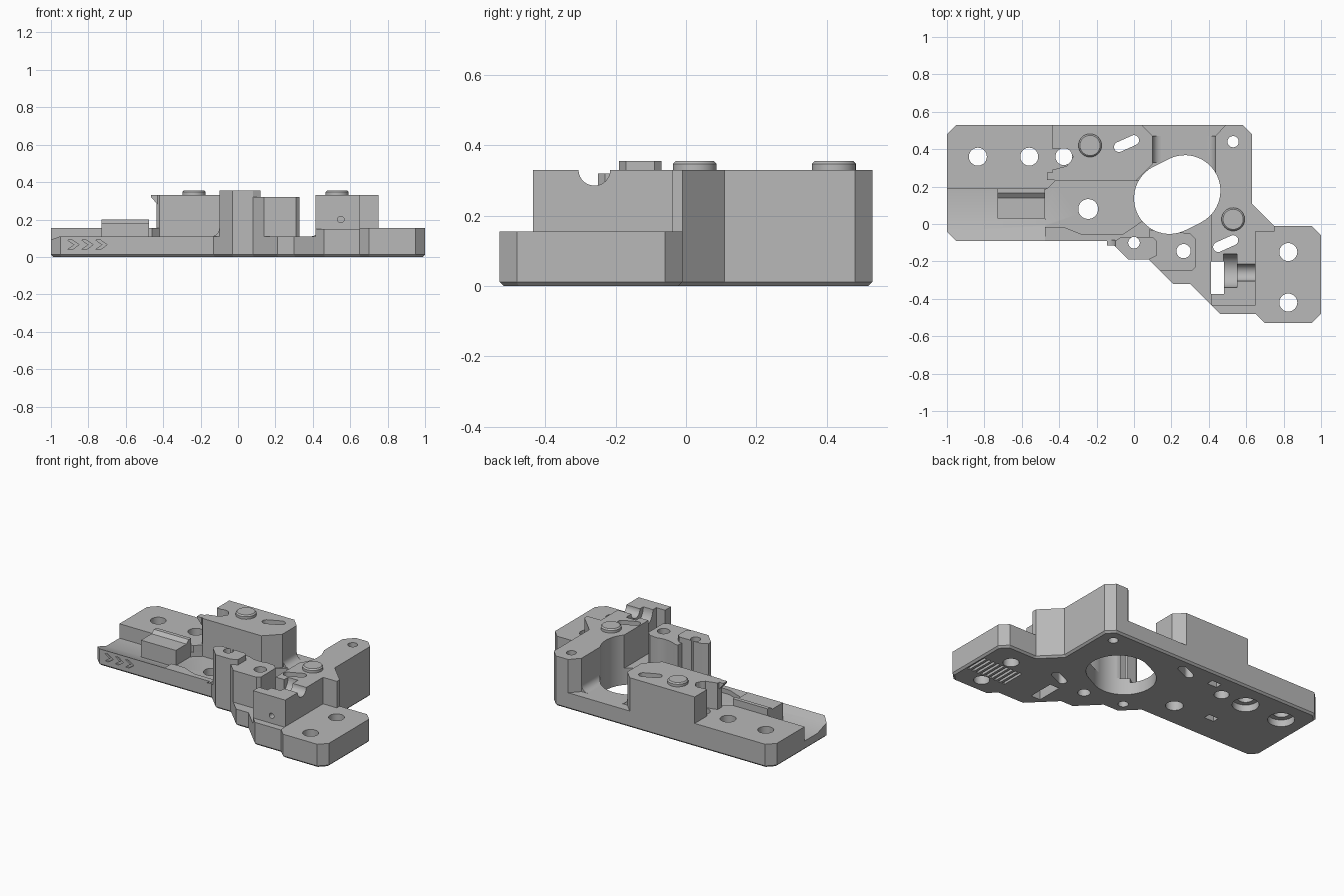
import bpy, bmesh
from math import cos, sin, pi, radians

if "Cube" in bpy.data.objects:
    bpy.data.objects.remove(bpy.data.objects["Cube"])

GREY = bpy.data.materials.new("machined_grey")
GREY.use_nodes = True
GREY.diffuse_color = (0.48, 0.48, 0.48, 1)
GREY.node_tree.nodes["Principled BSDF"].inputs["Base Color"].default_value = (0.48, 0.48, 0.48, 1)
cutters = []


def prism(name, pts, lo, hi, axis="z", bevel_at=None, bevel=0.012):
    """Extrude a 2D outline along an axis, optionally bevelling one end."""
    place = {"z": lambda u, v, w: (u, v, w),
             "x": lambda u, v, w: (w, u, v),
             "y": lambda u, v, w: (u, w, v)}[axis]
    bm = bmesh.new()
    ends = [[bm.verts.new(place(u, v, w)) for u, v in pts] for w in (lo, hi)]
    bm.faces.new(ends[0])
    bm.faces.new(ends[1])
    n = len(pts)
    for i in range(n):
        j = (i + 1) % n
        bm.faces.new((ends[0][i], ends[0][j], ends[1][j], ends[1][i]))
    bmesh.ops.recalc_face_normals(bm, faces=bm.faces)
    if bevel_at is not None:
        rim = [e for e in bm.edges if all(abs(v.co.z - bevel_at) < 1e-5 for v in e.verts)]
        bmesh.ops.bevel(bm, geom=rim, offset=bevel, segments=1, affect="EDGES")
    me = bpy.data.meshes.new(name)
    bm.to_mesh(me)
    bm.free()
    me.materials.append(GREY)
    ob = bpy.data.objects.new(name, me)
    bpy.context.scene.collection.objects.link(ob)
    return ob


def rect(u0, u1, v0, v1):
    return [(u0, v0), (u1, v0), (u1, v1), (u0, v1)]


def circle(u, v, r, n=40):
    return [(u + r * cos(2 * pi * i / n), v + r * sin(2 * pi * i / n)) for i in range(n)]


def stadium(u0, v0, u1, v1, r, turn, n=24):
    """Two half circles; turn is the angle of the line from the first to the second."""
    arc = [turn + pi / 2 + pi * i / n for i in range(n + 1)]
    return ([(u0 + r * cos(a), v0 + r * sin(a)) for a in arc]
            + [(u1 - r * cos(a), v1 - r * sin(a)) for a in arc])


def cutter(pts, lo=-0.1, hi=0.5, axis="z"):
    ob = prism("cutter", pts, lo, hi, axis)
    ob.hide_render = True
    cutters.append(ob)
    return ob


def cut(part, tools):
    for t in tools:
        m = part.modifiers.new("cut", "BOOLEAN")
        m.operation, m.solver, m.object = "DIFFERENCE", "EXACT", t
    bpy.context.view_layer.update()
    deps = bpy.context.evaluated_depsgraph_get()
    me = bpy.data.meshes.new_from_object(part.evaluated_get(deps))
    part.modifiers.clear()
    part.data = me


# Base plate
outline = [(-1, .48), (-.95, .53), (.58, .53), (.63, .48), (.63, .11), (.75, -.01),
           (.95, -.01), (1, -.06), (1, -.48), (.95, -.53), (.7, -.53), (.65, -.48),
           (.46, -.48), (.3, -.32), (.21, -.32), (.08, -.19), (-.03, -.19),
           (-.13, -.09), (-.95, -.09), (-1, -.04)]
base = prism("base_plate", outline, 0, .11, bevel_at=0)

# Raised parts standing on the plate
left_bar = prism("left_bar", [(-1, .48), (-.95, .53), (-.435, .53), (-.435, .4), (-.32, .4),
                              (-.32, .23), (-.42, .23), (-.46, .19), (-1, .19)], .11, .155)
right_bar = prism("right_bar", [(.65, -.04), (.75, -.04), (.75, -.01), (.95, -.01), (1, -.06),
                                (1, -.48), (.95, -.53), (.7, -.53), (.65, -.48)], .11, .155)
back_block = prism("back_block", [(-.435, .53), (.04, .53), (.1, .47), (.1, .32), (.01, .23),
                                  (-.42, .23), (-.435, .245), (-.435, .29), (-.36, .31),
                                  (-.325, .36), (-.36, .4), (-.435, .4)], .11, .33)
pillar = prism("right_pillar", [(.435, .47), (.49, .53), (.58, .53), (.63, .48), (.63, .11),
                                (.75, -.01), (.75, -.04), (.65, -.04), (.65, -.435),
                                (.415, -.435), (.415, .2), (.435, .22)], .11, .33)
front_ledge = prism("front_ledge", [(.415, -.435), (.65, -.435), (.65, -.48), (.46, -.48)], .11, .15)
post = prism("front_post", [(-.1, -.12), (-.03, -.19), (.08, -.19), (.12, -.17), (.12, -.09),
                            (.1, -.07), (-.07, -.07), (-.1, -.09)], .11, .355)
step = prism("front_step_block", [(.1, -.21), (.14, -.25), (.31, -.25), (.33, -.23), (.33, -.08),
                                  (.3, -.05), (.08, -.03), (.08, -.19)], .11, .32)
slide = prism("slide_block", [(.03, .05), (.03, .18), (.14, .18), (.165, .2), (.19, .2),
                              (.19, .05)], -.73, -.475, "x")
spur = prism("hook", [(-.43, .28), (-.465, .32), (-.465, .33), (-.43, .33)], .235, .275, "y")


# Concave fillets beside the back trough and the front post
def fillet(name, x, side, y0, y1, r=.045):
    arc = [(x + side * r * (1 - sin(a)), .11 + r * (1 - cos(a)))
           for a in [i * pi / 16 for i in range(9)]]
    return prism(name, arc + [(x, .11)], y0, y1, "y")


fillets = [fillet("trough_fillet_left", .1, 1, .33, .47),
           fillet("trough_fillet_right", .435, -1, .28, .47),
           fillet("post_fillet", -.1, -1, -.115, -.085)]

# Locating pins
pins = [prism("pin_" + n, circle(x, y, .062), .33, .355, bevel_at=.355, bevel=.008)
        for n, x, y in (("back", -.235, .42), ("right", .53, .025))]

# Through openings
bore = cutter(stadium(.19, .137, .272, .178, .19, radians(26.6)))
holes = [cutter(circle(x, y, r)) for x, y, r in
         ((-.835, .36, .048), (-.56, .36, .048), (-.375, .36, .045), (-.245, .08, .053),
          (0, -.1, .031), (.265, -.145, .038), (.53, .44, .03),
          (.825, -.15, .048), (.825, -.42, .048))]
slots = [cutter(stadium(x - .04, y - .018, x + .04, y + .018, .027, radians(24)))
         for x, y in ((-.04, .43), (.49, -.105))]
window = cutter(rect(.412, .48, -.375, -.2))
through = [bore, window] + holes + slots

# Groove for the cross rod, with a wide seat, and a small front screw hole
groove = [cutter(circle(-.26, .33, .045), .54, .7, "x"),
          cutter(circle(-.25, .33, .09), .478, .55, "x"),
          cutter(circle(.55, .2, .017, 20), -.5, -.34, "y")]

# Sloped rail channel and the pocket between the raised blocks
channel = [cutter([(-.12, .12), (.056, .06), (.19, .06), (.19, .2), (-.12, .2)], -1.1, -.475, "x"),
           cutter([(-.476, -.015), (-.38, -.015), (-.28, -.055), (-.06, -.055), (.05, .02),
                   (.05, .23), (-.42, .23), (-.476, .18)], .08, .2)]

# Underside: counterbores, small pockets and grip grooves
under = [cutter(circle(x, .36, .08), -.1, .045) for x in (-.835, -.56)]
under += [cutter(rect(x - .035, x + .035, y - .022, y + .022), -.1, .04)
          for x, y in ((-.26, .43), (-.505, .11))]
under += [cutter(rect(x, x + .018, -.37, -.21), -.1, .018)
          for x in [.69 + .034 * i for i in range(9)]]

# Engraved direction chevrons on the front rail
chevrons = [cutter([(x, .04), (x + .025, .04), (x + .06, .065), (x + .025, .09),
                    (x, .09), (x + .035, .065)], -.12, -.08, "y")
            for x in (-.91, -.835, -.76)]

cut(base, through + channel + under + chevrons)
cut(left_bar, holes[:3])
cut(right_bar, holes[-2:])
cut(back_block, [bore, holes[2], slots[0]])
cut(pillar, [bore, window, holes[6], slots[1]] + groove)
cut(post, [bore, holes[4]])
cut(step, [bore, holes[5]])
for f in fillets[:2]:
    cut(f, [bore])

for c in cutters:
    bpy.data.objects.remove(c)

# Smooth the round walls and keep the machined edges sharp
for ob in [base, left_bar, right_bar, back_block, pillar, post, step] + fillets + pins:
    ob.data.shade_smooth()
    ob.data.set_sharp_from_angle(angle=radians(25))
